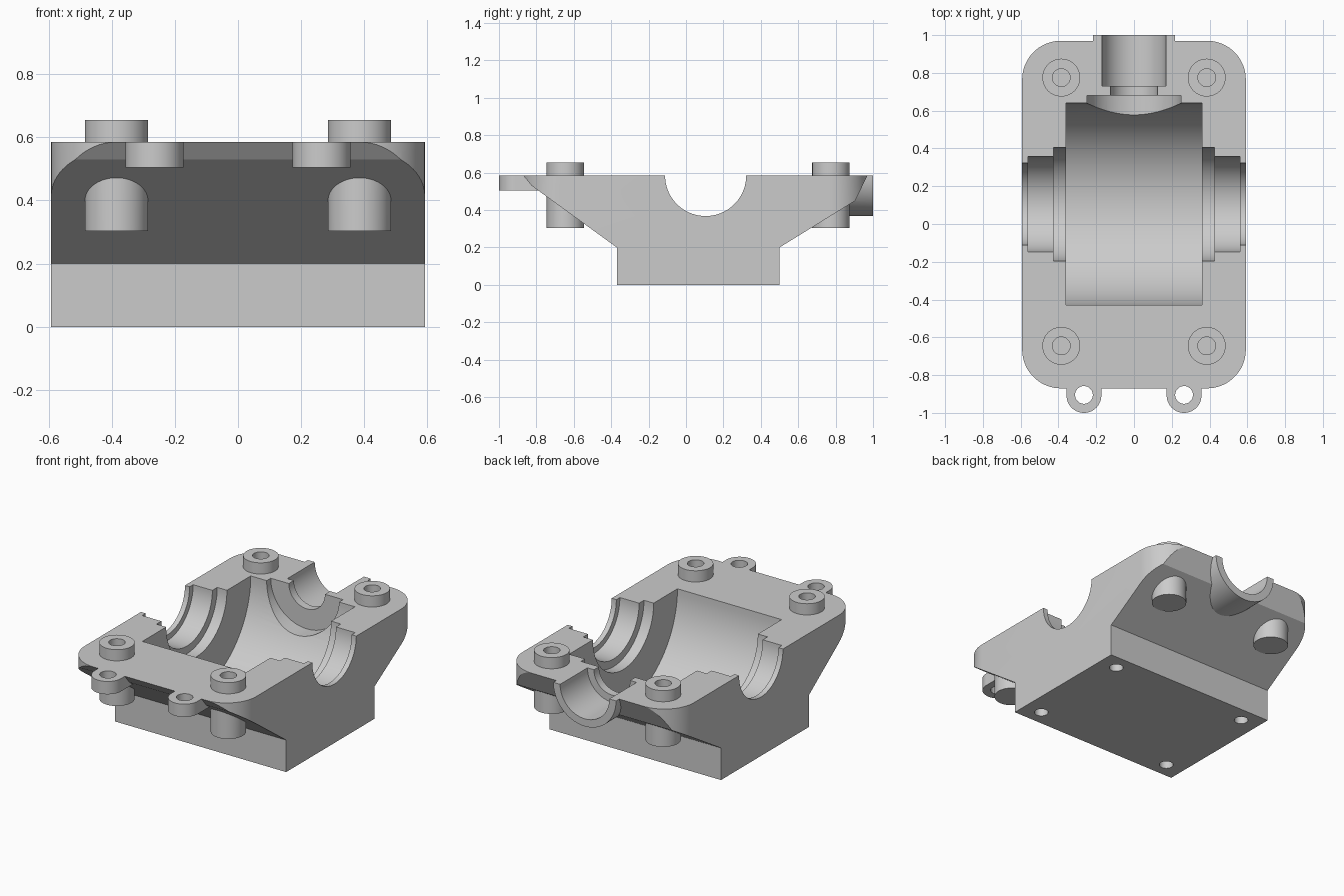
import bpy, bmesh
from math import cos, sin, pi, radians

old = bpy.data.objects.get("Cube")
if old:
    bpy.data.objects.remove(old, do_unlink=True)

grey = bpy.data.materials.new("cast_grey")
grey.use_nodes = True
grey.diffuse_color = (0.6, 0.6, 0.6, 1)
grey.node_tree.nodes["Principled BSDF"].inputs["Base Color"].default_value = (0.6, 0.6, 0.6, 1)

TOP = 0.585      # parting plane
AXLE_Y = 0.105   # axle line


def arc(cx, cy, r, start=0, end=360, n=72):
    count = n if end - start == 360 else n + 1
    return [(cx + r * cos(radians(start + (end - start) * i / n)),
             cy + r * sin(radians(start + (end - start) * i / n))) for i in range(count)]


def prism(name, profile, axis, lo, hi):
    """Extrude a 2D profile along an axis from lo to hi."""
    place = {"x": lambda a, b, t: (t, a, b),
             "y": lambda a, b, t: (a, t, b),
             "z": lambda a, b, t: (a, b, t)}[axis]
    bm = bmesh.new()
    ends = [[bm.verts.new(place(a, b, t)) for a, b in profile] for t in (lo, hi)]
    bm.faces.new(ends[0])
    bm.faces.new(ends[1])
    n = len(profile)
    for i in range(n):
        j = (i + 1) % n
        bm.faces.new((ends[0][i], ends[0][j], ends[1][j], ends[1][i]))
    bmesh.ops.recalc_face_normals(bm, faces=bm.faces)
    mesh = bpy.data.meshes.new(name)
    bm.to_mesh(mesh)
    bm.free()
    mesh.materials.append(grey)
    obj = bpy.data.objects.new(name, mesh)
    bpy.context.collection.objects.link(obj)
    return obj


def combine(target, tool, operation):
    """Apply a boolean and discard the tool."""
    mod = target.modifiers.new(tool.name, "BOOLEAN")
    mod.operation, mod.solver, mod.object = operation, "EXACT", tool
    bpy.context.view_layer.objects.active = target
    bpy.ops.object.modifier_apply(modifier=mod.name)
    bpy.data.objects.remove(tool, do_unlink=True)


# Body: side profile trimmed by the rounded plan outline
side = [(-0.37, 0), (0.5, 0), (0.5, 0.2), (0.905, 0.45), (0.97, TOP),
        (-0.87, TOP), (-0.825, 0.53), (-0.37, 0.2)]
housing = prism("gear_housing_lower_half", side, "x", -0.592, 0.592)
cx, front, back, r = 0.387, -0.665, 0.765, 0.205
plan = (arc(cx, back, r, 0, 90, 18) + arc(-cx, back, r, 90, 180, 18)
        + arc(-cx, front, r, 180, 270, 18) + arc(cx, front, r, 270, 360, 18))
combine(housing, prism("plan_outline", plan, "z", -0.1, 0.8), "INTERSECT")

# Bolt bosses, front lugs and the half-round shaft collar
bolts = [(x, y) for x in (-0.385, 0.385) for y in (-0.645, 0.775)]
lugs = [-0.265, 0.265]
for x, y in bolts:
    combine(housing, prism("bolt_boss", arc(x, y, 0.1), "z", 0.303, 0.655), "UNION")
for x in lugs:
    outline = arc(x, -0.908, 0.092, 180, 360, 36) + [(x + 0.092, -0.72), (x - 0.092, -0.72)]
    combine(housing, prism("front_lug", outline, "z", 0.505, TOP), "UNION")
combine(housing, prism("shaft_collar", arc(0, TOP, 0.217, 180, 360, 36), "y", 0.72, 1.0), "UNION")

# Gear chamber and stepped axle bores
for half, radius in ((0.36, 0.535), (0.427, 0.3), (0.56, 0.252), (0.7, 0.217)):
    combine(housing, prism("axle_bore", arc(AXLE_Y, TOP, radius, n=96), "x", -half, half), "DIFFERENCE")

# Stepped shaft bore through the back wall
for lo, hi, radius in ((0.3, 0.68, 0.25), (0.5, 0.9, 0.125), (0.73, 1.1, 0.17)):
    combine(housing, prism("shaft_bore", arc(0, TOP, radius), "y", lo, hi), "DIFFERENCE")

# Bolt, lug and base screw holes
for x, y in bolts:
    combine(housing, prism("bolt_hole", arc(x, y, 0.047, n=48), "z", 0.4, 0.8), "DIFFERENCE")
for x in lugs:
    combine(housing, prism("lug_hole", arc(x, -0.905, 0.047, n=48), "z", 0.4, 0.8), "DIFFERENCE")
for x in (-0.473, 0.473):
    for y in (-0.273, 0.403):
        combine(housing, prism("base_hole", arc(x, y, 0.04, n=48), "z", -0.1, 0.15), "DIFFERENCE")

# Smooth the bores, keep machined edges crisp
bpy.ops.object.select_all(action="DESELECT")
housing.select_set(True)
bpy.context.view_layer.objects.active = housing
bpy.ops.object.shade_smooth_by_angle(angle=radians(10))
